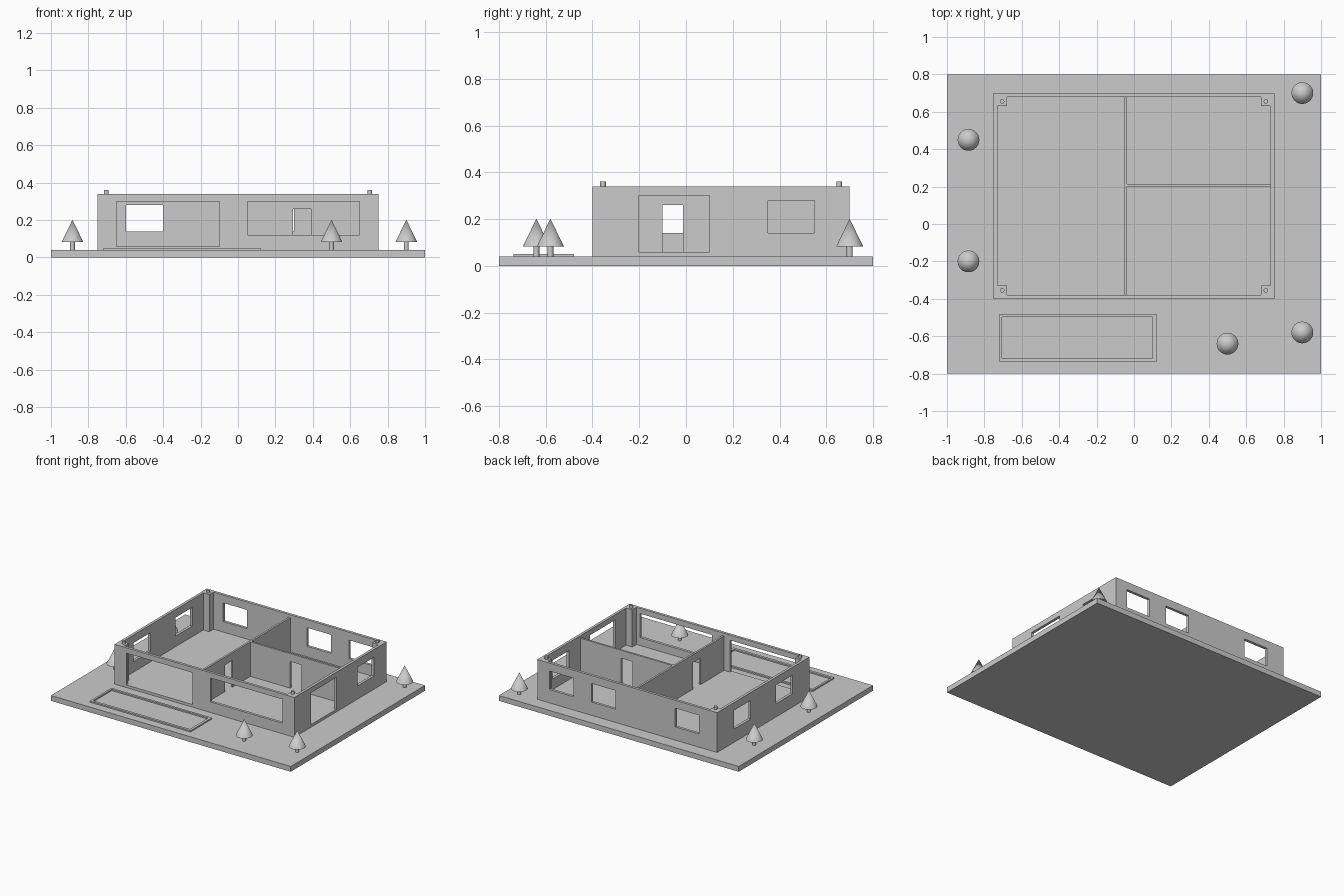
import bpy
import bmesh
from mathutils import Matrix, Vector

if "Cube" in bpy.data.objects:
    bpy.data.objects.remove(bpy.data.objects["Cube"], do_unlink=True)

grey = bpy.data.materials.new("plain grey")
grey.use_nodes = True
GREY = (0.6, 0.6, 0.6, 1)
grey.diffuse_color = GREY
grey.node_tree.nodes["Principled BSDF"].inputs["Base Color"].default_value = GREY


def add_object(name, bm):
    mesh = bpy.data.meshes.new(name)
    bm.to_mesh(mesh)
    bm.free()
    mesh.materials.append(grey)
    obj = bpy.data.objects.new(name, mesh)
    bpy.context.collection.objects.link(obj)
    return obj


def box(name, x, y, z):
    """Box from three (low, high) ranges."""
    bm = bmesh.new()
    centre = Vector([(r[0] + r[1]) / 2 for r in (x, y, z)])
    size = [r[1] - r[0] for r in (x, y, z)]
    bmesh.ops.create_cube(bm, size=1, matrix=Matrix.Translation(centre) @ Matrix.Diagonal((*size, 1)))
    return add_object(name, bm)


def cone(name, x, y, z, r_low, r_high, sides=32):
    bm = bmesh.new()
    bmesh.ops.create_cone(bm, cap_ends=True, segments=sides, radius1=r_low, radius2=r_high,
                          depth=z[1] - z[0], matrix=Matrix.Translation((x, y, (z[0] + z[1]) / 2)))
    for f in bm.faces:
        f.smooth = abs(f.normal.z) < 0.9
    for e in bm.edges:
        e.smooth = all(f.smooth for f in e.link_faces)
    return add_object(name, bm)


def cut(obj, *ranges):
    """Cut box-shaped openings out of an object and bake the result."""
    cutters = [box("cutter", *r) for r in ranges]
    for c in cutters:
        c.hide_render = True
        mod = obj.modifiers.new("opening", "BOOLEAN")
        mod.operation = "DIFFERENCE"
        mod.solver = "EXACT"
        mod.object = c
    bpy.context.view_layer.update()
    baked = bpy.data.meshes.new_from_object(obj.evaluated_get(bpy.context.evaluated_depsgraph_get()))
    obj.modifiers.clear()
    obj.data = baked
    for c in cutters:
        bpy.data.objects.remove(c, do_unlink=True)


# Ground slab
GROUND, FLOOR, TOP = 0.04, 0.06, 0.34
box("ground_slab", (-1, 1), (-0.8, 0.8), (0, GROUND))

# Outer walls with floor, then window and door openings
FRONT, BACK, RIGHT, LEFT = (-0.45, -0.36), (0.66, 0.75), (-0.8, -0.71), (0.71, 0.8)
TALL, WINDOW = (FLOOR, 0.30), (0.14, 0.28)
walls = box("outer_walls", (-0.75, 0.75), (-0.4, 0.7), (GROUND, TOP))
cut(walls,
    ((-0.73, 0.73), (-0.38, 0.68), (FLOOR, 0.5)),
    ((-0.65, -0.1), FRONT, TALL),
    ((0.05, 0.65), FRONT, (0.12, 0.30)),
    ((-0.6, -0.4), BACK, WINDOW),
    ((0.1, 0.3), BACK, WINDOW),
    ((0.45, 0.65), BACK, WINDOW),
    (RIGHT, (-0.2, 0), WINDOW),
    (RIGHT, (0.3, 0.5), WINDOW),
    (LEFT, (-0.2, 0.1), TALL),
    (LEFT, (0.35, 0.55), WINDOW))

# Inner partitions with doorways
DOOR = (0.05, 0.26)
long_wall = box("long_partition", (-0.052, -0.037), (-0.38, 0.68), (FLOOR, 0.32))
cut(long_wall, ((-0.1, 0), (-0.1, -0.012), DOOR))
cross_wall = box("cross_partition", (-0.037, 0.73), (0.2, 0.215), (FLOOR, 0.32))
cut(cross_wall, ((0.295, 0.39), (0.15, 0.25), DOOR))

# Corner posts with locating pins
for sx, side in ((-1, "right"), (1, "left")):
    for y, end in ((-0.355, "front"), (0.655, "back")):
        x = sx * 0.705
        box(f"{end}_{side}_post", (x - 0.025, x + 0.025), (y - 0.025, y + 0.025), (FLOOR, TOP))
        cone(f"{end}_{side}_pin", x, y, (TOP, 0.36), 0.012, 0.012)

# Pool rim
rim = box("pool_rim", (-0.72, 0.12), (-0.737, -0.48), (GROUND, 0.05))
cut(rim, ((-0.705, 0.1), (-0.718, -0.497), (0.03, 0.06)))

# Trees
trees = ((0.9, 0.7), (0.9, -0.58), (0.5, -0.64), (-0.885, 0.45), (-0.885, -0.2))
for i, (x, y) in enumerate(trees, 1):
    cone(f"tree_trunk_{i}", x, y, (GROUND, 0.085), 0.0125, 0.0125)
    cone(f"tree_crown_{i}", x, y, (0.082, 0.202), 0.058, 0)
